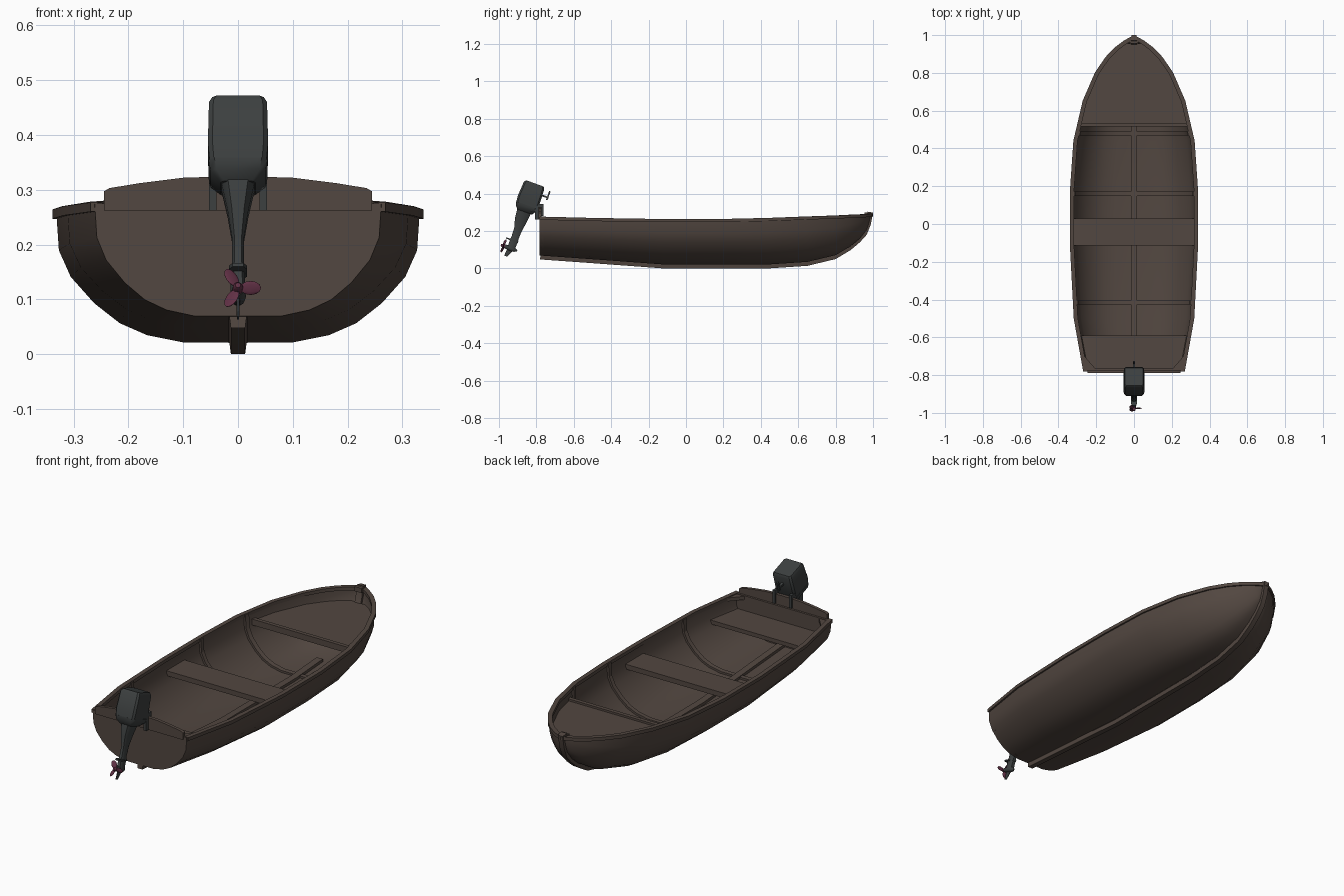
import bpy, bmesh
from math import radians, pi, cos, sin
from mathutils import Matrix, Vector

if "Cube" in bpy.data.objects:
    bpy.data.objects.remove(bpy.data.objects["Cube"])


def material(name, rgb):
    m = bpy.data.materials.new(name)
    m.diffuse_color = (*rgb, 1)
    m.use_nodes = True
    m.node_tree.nodes["Principled BSDF"].inputs["Base Color"].default_value = m.diffuse_color
    return m


WOOD = material("brown_wood", (0.085, 0.063, 0.052))
DARK = material("dark_metal", (0.045, 0.05, 0.05))
PINK = material("propeller_red", (0.12, 0.03, 0.06))


def finish(name, bm, mat, matrix=Matrix(), angle=30):
    bmesh.ops.recalc_face_normals(bm, faces=bm.faces)
    me = bpy.data.meshes.new(name)
    bm.transform(matrix)
    bm.to_mesh(me)
    bm.free()
    ob = bpy.data.objects.new(name, me)
    bpy.context.collection.objects.link(ob)
    me.materials.append(mat)
    bpy.ops.object.select_all(action='DESELECT')
    ob.select_set(True)
    bpy.context.view_layer.objects.active = ob
    bpy.ops.object.shade_smooth_by_angle(angle=radians(angle))
    return ob


def loft(name, rings, mat=WOOD, matrix=Matrix(), angle=30):
    """Closed skin through equal-length rings with capped ends."""
    bm = bmesh.new()
    vs = [[bm.verts.new(p) for p in r] for r in rings]
    n = len(rings[0])
    for a, b in zip(vs, vs[1:]):
        for i in range(n):
            j = (i + 1) % n
            bm.faces.new((a[i], a[j], b[j], b[i]))
    bm.faces.new(vs[0])
    bm.faces.new(vs[-1])
    return finish(name, bm, mat, matrix, angle)


def box(name, lo, hi, mat=WOOD, matrix=Matrix()):
    ring = lambda z: [(lo[0], lo[1], z), (hi[0], lo[1], z), (hi[0], hi[1], z), (lo[0], hi[1], z)]
    return loft(name, [ring(lo[2]), ring(hi[2])], mat, matrix)


# Hull stations: y, half width, gunwale height, keel bottom
ST = [(-.78, .262, .275, .048), (-.5, .312, .268, .028), (-.12, .332, .262, 0),
      (.18, .332, .262, 0), (.44, .314, .268, 0), (.65, .265, .276, .014),
      (.8, .2, .281, .05), (.88, .145, .285, .098), (.93, .097, .287, .14),
      (.965, .05, .289, .185), (.985, .014, .291, .24)]
# Section shape: fraction of width, fraction of height
SEC = [(1, 1), (.985, .7), (.92, .5), (.79, .3), (.65, .15), (.5, .06), (.3, .005)]


def station(y):
    for a, b in zip(ST, ST[1:]):
        if y <= b[0]:
            break
    t = (y - a[0]) / (b[0] - a[0])
    return [p + (q - p) * t for p, q in zip(a, b)]


def section(y, inset=0):
    _, w, zg, kb = station(y)
    w, k = max(w - inset, .002), min(kb + .02 + inset, zg - .01)
    half = [(w * u, y, k + (zg - k) * v) for u, v in SEC]
    return half + [(-x, y, z) for x, y, z in reversed(half)]


def width(y, z):
    pts = section(y, .008)[:len(SEC)]
    for a, b in zip(pts, pts[1:]):
        if a[2] >= z >= b[2]:
            return b[0] + (a[0] - b[0]) * (z - b[2]) / (a[2] - b[2])
    return pts[-1][0]


loft("hull", [section(s[0]) + section(s[0], .01)[::-1] for s in ST], angle=40)
loft("transom", [section(-.782), section(-.762)])

# Raised transom board with arched top
arch = [(.245, .297), (.235, .303), (.18, .312), (.1, .322), (0, .325)]
prof = [(.245, .262)] + arch + [(-x, z) for x, z in arch[-2::-1]] + [(-.245, .262)]
loft("transom_board", [[(x, y, z) for x, z in prof] for y in (-.788, -.772)])

# Gunwale rail around the plan outline
path = [Vector((-s[1], s[0], s[2])) for s in ST]
path += [Vector((0, .993, .292))] + [Vector((-p.x, p.y, p.z)) for p in reversed(path)]
rings = []
for i, p in enumerate(path):
    d = path[min(i + 1, len(path) - 1)] - path[max(i - 1, 0)]
    n = Vector((-d.y, d.x, 0)).normalized()
    up = Vector((0, 0, 1))
    rings.append([p + n * .007 - up * .015, p + n * .007 + up * .002,
                  p - n * .015 + up * .002, p - n * .015 - up * .015])
loft("gunwale", rings)

# Keel running up into the stem
kp = [Vector((0, s[0], s[3])) for s in ST[:-2]]
kp += [Vector((0, .966, .18)), Vector((0, .988, .235)), Vector((0, 1, .298))]
rings = []
for i, p in enumerate(kp):
    d = kp[min(i + 1, len(kp) - 1)] - kp[max(i - 1, 0)]
    n = Vector((0, -d.z, d.y)).normalized() * .03
    rings.append([p + Vector((-.013, 0, 0)), p + Vector((.013, 0, 0)),
                  p + n + Vector((.017, 0, 0)), p + n + Vector((-.017, 0, 0))])
loft("keel_and_stem", rings)
box("stem_cap", (-.02, .955, .275), (.02, .99, .298))

# Inner keelson strip
ys = [-.76, -.5, -.12, .18, .44, .65]
loft("keelson", [[(x, y, station(y)[3] + h) for x, h in
                  ((-.017, .02), (.017, .02), (.017, .045), (-.017, .045))] for y in ys])

# Ribs following the inner hull
for k, yc in enumerate((-.415, .16, .48)):
    a, b = yc - .011, yc + .011
    cols = zip(section(a, .007), section(b, .007), section(b, .02), section(a, .02))
    loft(f"rib_{k + 1}", [list(c) for c in cols], angle=20)


# Seats trimmed to the hull width
def seat(name, ys, z, t=.02):
    rings = []
    for y in ys:
        a, b = width(y, z - t), width(y, z)
        rings.append([(-a, y, z - t), (a, y, z - t), (b, y, z), (-b, y, z)])
    loft(name, rings)


seat("rear_seat", (-.77, -.59), .2)
seat("middle_seat", (-.115, .028), .203, .025)
seat("bow_deck", (.53, .65, .8, .88, .93, .955), .222, .015)
seat("bow_deck_beam", (.515, .535), .232, .03)

# Corner knees at the stern
for s in (-1, 1):
    tri = [(s * .25, -.765), (s * .205, -.765), (s * .262, -.7)]
    loft("stern_knee", [[(x, y, z) for x, y in tri] for z in (.255, .272)])

# Outboard motor, built upright and tilted
M = Matrix.Translation((0, -.85, .34)) @ Matrix.Rotation(radians(-20), 4, 'X')


def motor_part(name, levels, c=.25, mat=DARK):
    """levels: z, half width, back y, front y, as chamfered rectangles"""
    rings = []
    for z, h, y0, y1 in levels:
        m, r = (y0 + y1) / 2, (y1 - y0) / 2
        k = 1 - c
        rings.append([(h * u, m + r * v, z) for u, v in
                      ((1, -k), (1, k), (k, 1), (-k, 1), (-1, k), (-1, -k), (-k, -1), (k, -1))])
    loft(name, rings, mat, M, 35)


motor_part("motor_cowl", [(-.002, .052, -.06, .06), (.03, .055, -.063, .062),
                          (.11, .053, -.058, .058), (.122, .047, -.05, .05)], .15)
motor_part("motor_base", [(-.04, .032, -.04, .042), (-.022, .05, -.056, .056), (-.002, .054, -.061, .061)], .2)
motor_part("motor_leg", [(-.245, .014, -.02, .02), (-.2, .012, -.022, .022), (-.185, .011, -.02, .02),
                         (-.14, .011, -.022, .022), (-.09, .019, -.036, .03), (-.035, .031, -.042, .036)], .4)
motor_part("splash_plate", [(-.208, .016, -.045, .024), (-.201, .016, -.045, .024)], .4)
motor_part("skeg", [(-.297, .002, -.022, -.006), (-.24, .004, -.018, .02)], .3)

# Gearcase torpedo
loft("gearcase", [[(r * cos(a * pi / 5), y, -.249 + r * sin(a * pi / 5)) for a in range(10)]
                  for y, r in ((-.035, .011), (0, .015), (.02, .012), (.034, .004))], DARK, M, 50)

# Propeller hub and three blades
loft("propeller_hub", [[(r * cos(a * pi / 4), y, -.249 + r * sin(a * pi / 4)) for a in range(8)]
                       for y, r in ((-.058, .005), (-.05, .009), (-.034, .01))], PINK, M, 50)
for k in range(3):
    bm = bmesh.new()
    bmesh.ops.create_uvsphere(bm, u_segments=10, v_segments=6, radius=1)
    place = (Matrix.Translation((0, -.043, -.249)) @ Matrix.Rotation(radians(120 * k), 4, 'Y')
             @ Matrix.Translation((.023, 0, 0)) @ Matrix.Rotation(radians(30), 4, 'X')
             @ Matrix.Diagonal((.02, .0025, .013, 1)))
    finish(f"propeller_blade_{k + 1}", bm, PINK, M @ place, 60)

# Tiller arm and grip
box("tiller_arm", (-.006, .05, .07), (.006, .095, .079), DARK, M)
box("tiller_grip", (-.005, .086, .06), (.005, .094, .11), DARK, M)

# Clamp bracket on the transom
for s in (-1, 1):
    x = s * .046
    box("clamp_leg", (x - .007, -.806, .262), (x + .007, -.789, .345), DARK)
    box("clamp_hook", (x - .007, -.806, .326), (x + .007, -.765, .345), DARK)
    box("clamp_jaw", (x - .007, -.772, .28), (x + .007, -.762, .345), DARK)
box("clamp_bar", (-.05, -.83, .305), (.05, -.795, .33), DARK)
